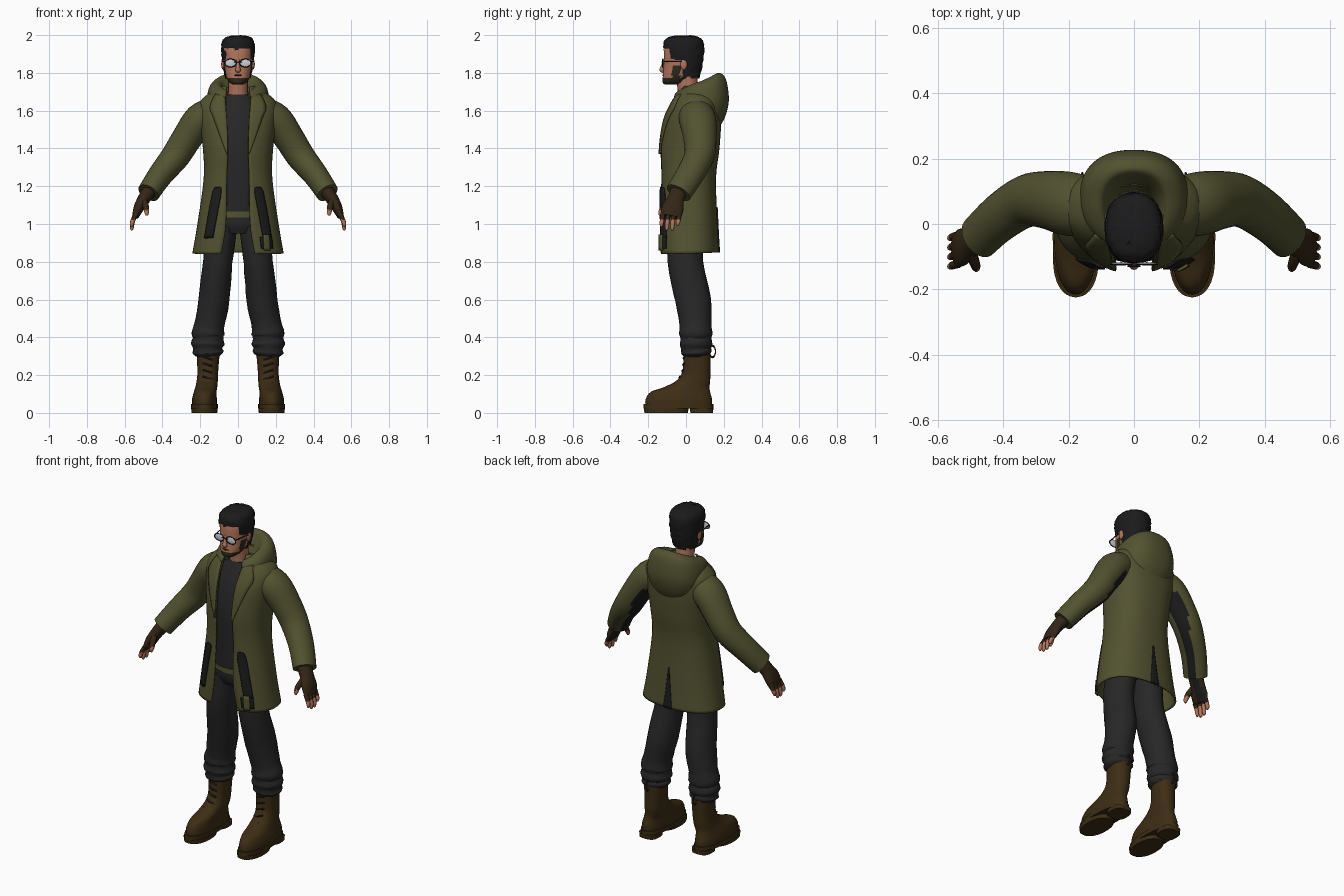
import bpy, bmesh, math, random
from mathutils import Vector

random.seed(4)
if "Cube" in bpy.data.objects:
    bpy.data.objects.remove(bpy.data.objects["Cube"])

COLOURS = {
    "olive cloth": (.085, .084, .03), "charcoal cloth": (.02, .02, .021),
    "black trim": (.011, .011, .012), "boot leather": (.046, .026, .007),
    "glove leather": (.034, .019, .008), "skin": (.45, .18, .11),
    "hair": (.011, .011, .012), "beard": (.028, .022, .01),
    "lens": (.6, .63, .66),
}
MATS = {}
for key, rgb in COLOURS.items():
    m = bpy.data.materials.new(key)
    m.use_nodes = True
    m.diffuse_color = (*rgb, 1)
    bsdf = m.node_tree.nodes["Principled BSDF"]
    bsdf.inputs["Base Color"].default_value = (*rgb, 1)
    bsdf.inputs["Roughness"].default_value = .8
    MATS[key] = m


def finish(ob, mats, angle=50):
    for key in mats:
        ob.data.materials.append(MATS[key])
    bpy.ops.object.select_all(action='DESELECT')
    ob.select_set(True)
    bpy.context.view_layer.objects.active = ob
    bpy.ops.object.shade_smooth_by_angle(angle=math.radians(angle))
    return ob


def smooth(rows, n=4):
    """Catmull-Rom interpolation of number rows."""
    out = []
    for i in range(len(rows) - 1):
        a, b, c, d = (rows[max(0, min(len(rows) - 1, i + k))] for k in (-1, 0, 1, 2))
        for t in (j / n for j in range(n)):
            out.append([q + .5 * t * (r - p + t * (2*p - 5*q + 4*r - s + t * (3*(q - r) + s - p)))
                        for p, q, r, s in zip(a, b, c, d)])
    return out + [list(rows[-1])]


def skin_rings(name, rings, mats, closed=True, rule=None, thick=0, jitter=0):
    """Bridge rings of points; rule gives a face's material, or None to drop it."""
    bm = bmesh.new()
    vs = [[bm.verts.new(Vector(p) + Vector([random.uniform(-jitter, jitter) for _ in range(3)]))
           for p in ring] for ring in rings]
    count = len(vs[0])
    for lo, hi in zip(vs, vs[1:]):
        for i in range(count if closed else count - 1):
            j = (i + 1) % count
            bm.faces.new((lo[i], lo[j], hi[j], hi[i]))
    if closed and not thick:
        bm.faces.new(vs[0])
        bm.faces.new(vs[-1])
    bmesh.ops.recalc_face_normals(bm, faces=bm.faces)
    bm.normal_update()
    if rule:
        drop = []
        for f in bm.faces:
            k = rule(f)
            if k is None:
                drop.append(f)
            else:
                f.material_index = k
        bmesh.ops.delete(bm, geom=drop, context='FACES')
    me = bpy.data.meshes.new(name)
    bm.to_mesh(me)
    bm.free()
    ob = bpy.data.objects.new(name, me)
    bpy.context.collection.objects.link(ob)
    if thick:
        ob.modifiers.new("thickness", 'SOLIDIFY').thickness = thick
    return finish(ob, mats)


def power(v, e):
    return math.copysign(abs(v) ** e, v)


def tube(name, rows, mats, seg=20, n=4, **kw):
    """Rows of x, y, z, side radius, depth radius along a path."""
    rows, rings = smooth(rows, n), []
    for i, (x, y, z, ra, rb) in enumerate(rows):
        t = Vector(rows[min(i + 1, len(rows) - 1)][:3]) - Vector(rows[max(i - 1, 0)][:3])
        t.normalize()
        v = Vector((0, 1, 0))
        v = (v - t * v.dot(t)).normalized()
        u = v.cross(t)
        angles = [math.tau * k / seg for k in range(seg)]
        rings.append([Vector((x, y, z)) + u * ra * math.cos(a) + v * rb * math.sin(a) for a in angles])
    return skin_rings(name, rings, mats, **kw)


def stack(name, rows, mats, seg=32, e=.9, n=4, **kw):
    """Level rings from rows of z, x, y, half width, half depth."""
    angles = [math.tau * k / seg for k in range(seg)]
    rings = [[(x + rx * power(math.cos(a), e), y + ry * power(math.sin(a), e), z) for a in angles]
             for z, x, y, rx, ry in smooth(rows, n)]
    return skin_rings(name, rings, mats, **kw)


def ball(name, loc, size, mat):
    bpy.ops.mesh.primitive_uv_sphere_add(segments=16, ring_count=10, location=loc)
    ob = bpy.context.object
    ob.name, ob.scale = name, size
    return finish(ob, [mat])


def loop(name, loc, rot, scale, radius, wire, mat):
    bpy.ops.mesh.primitive_torus_add(location=loc, rotation=rot, major_radius=radius,
                                     minor_radius=wire, major_segments=24, minor_segments=6)
    ob = bpy.context.object
    ob.name, ob.scale = name, scale
    return finish(ob, [mat])


# Open-fronted garments: front z, back z, y, half width, half depth, half opening
E = .85
COAT = smooth([(.84, .85, .018, .242, .158, .09), (1.0, 1.0, .012, .215, .155, .065),
               (1.24, 1.24, .012, .182, .147, .06), (1.4, 1.4, .02, .186, .157, .055),
               (1.55, 1.55, .036, .205, .15, .06), (1.64, 1.64, .05, .205, .125, .065),
               (1.695, 1.695, .05, .15, .092, .065), (1.73, 1.73, .05, .09, .075, .06)], 6)
HOOD = smooth([(1.66, 1.68, .03, .07, .07, .05), (1.69, 1.765, .05, .085, .09, .055),
               (1.7, 1.8, .06, .11, .11, .06), (1.68, 1.77, .07, .15, .14, .065),
               (1.65, 1.66, .08, .166, .147, .075), (1.62, 1.57, .08, .155, .128, .09),
               (1.6, 1.51, .08, .12, .095, .09)], 5)


def garment(name, rows, seg=48):
    rings = []
    for zf, zb, cy, rx, ry, gap in rows:
        a0 = math.asin((gap / rx) ** (1 / E))
        angles = [a0 + (math.tau - 2 * a0) * k / seg for k in range(seg + 1)]
        rings.append([(rx * power(math.sin(a), E), cy - ry * power(math.cos(a), E),
                       zf + (zb - zf) * (1 - math.cos(a)) / 2) for a in angles])
    return skin_rings(name, rings, ["olive cloth"], closed=False, thick=.01)


def coat_y(x, z, back):
    row = min(COAT, key=lambda r: abs(r[0] - z))
    near = min((r for r in COAT if r is not row), key=lambda r: abs(r[0] - z))
    t = (z - row[0]) / (near[0] - row[0])
    cy, rx, ry = (row[k] + (near[k] - row[k]) * t for k in (2, 3, 4))
    depth = ry * (1 - min(1, abs(x) / rx) ** (2 / E)) ** (E / 2)
    return cy + depth if back else cy - depth


def patch(name, rows, mat, side=1, lift=.01, back=False):
    """Plate lying on the coat, from rows of z, inner x, outer x."""
    rings = []
    for z, x0, x1 in smooth(rows, 4):
        xs = [side * (x0 + (x1 - x0) * k / 4) for k in range(5)]
        rings.append([(x, coat_y(x, z, back) + (lift if back else -lift), z) for x in xs])
    return skin_rings(name, rings, [mat], closed=False, thick=.009)


garment("coat_body", COAT)
garment("hood", HOOD)
patch("back_vent", [(1.09, -.003, .003), (.95, -.016, .016), (.85, -.028, .028)],
      "black trim", lift=.005, back=True)

# Shirt, belt and hips
stack("shirt", [(1.02, 0, .01, .14, .115), (1.24, 0, .01, .14, .125), (1.4, 0, .015, .15, .132),
                (1.55, 0, .03, .15, .122), (1.64, 0, .03, .11, .09), (1.685, 0, .02, .065, .062)],
      ["charcoal cloth"])
stack("hips", [(.95, 0, .005, .1, .085), (1.0, 0, .005, .15, .105), (1.06, 0, .01, .14, .11)],
      ["charcoal cloth"])
stack("belt", [(1.035, 0, .01, .143, .121), (1.065, 0, .01, .143, .121)], ["olive cloth"], n=1)

# Neck, head and hair
tube("neck", [(0, .02, 1.63, .062, .062), (0, .012, 1.7, .052, .055), (0, 0, 1.81, .054, .056)], ["skin"])


def beard_rule(f):
    c = f.calc_center_median()
    return int((c.z < 1.775 and c.y < -.02) or (-.075 < c.y < -.03 and c.z < 1.835))


def hair_rule(f):
    c = f.calc_center_median()
    line = 1.925 if c.y < -.085 else 1.87 if c.y < -.02 else 1.775
    return 0 if c.z > line else None


stack("head", [(1.738, 0, -.08, .025, .032), (1.75, 0, -.066, .046, .058), (1.78, 0, -.043, .064, .08),
               (1.82, 0, -.026, .073, .093), (1.87, 0, -.02, .078, .098), (1.92, 0, -.015, .08, .1),
               (1.96, 0, -.015, .07, .085), (1.985, 0, -.015, .04, .05)],
      ["skin", "beard"], seg=40, n=5, rule=beard_rule)
stack("hair", [(1.77, 0, 0, .066, .07), (1.83, 0, -.005, .08, .09), (1.88, 0, -.008, .086, .1),
               (1.93, 0, -.012, .089, .108), (1.965, 0, -.012, .085, .104), (1.986, 0, -.012, .07, .085),
               (1.997, 0, -.012, .035, .045)], ["hair"], seg=40, rule=hair_rule, jitter=.0025)
tube("nose", [(0, -.114, 1.87, .008, .006), (0, -.125, 1.83, .011, .01), (0, -.128, 1.815, .015, .012),
              (0, -.118, 1.807, .01, .008)], ["skin"], seg=12)
ball("mouth", (0, -.119, 1.787, ), (.022, .006, .005), "beard")
tube("glasses_bridge", [(-.02, -.128, 1.858, .003, .003), (.02, -.128, 1.858, .003, .003)],
     ["black trim"], seg=8, n=1)

for s, label in ((1, "left"), (-1, "right")):
    # Ear and glasses
    ball(label + "_ear", (s * .08, -.012, 1.845), (.009, .018, .028), "skin")
    ball(label + "_lens", (s * .039, -.122, 1.852), (.03, .005, .02), "lens")
    loop(label + "_lens_rim", (s * .039, -.124, 1.852), (math.pi / 2, 0, 0), (1.5, 1, 1), .021, .0025, "black trim")
    tube(label + "_temple", [(s * .068, -.12, 1.86, .003, .003), (s * .084, -.015, 1.86, .003, .003)],
         ["black trim"], seg=8, n=1)

    # Lapel and pocket trim
    patch(label + "_lapel", [(1.69, .07, .12), (1.62, .065, .15), (1.56, .06, .13),
                             (1.45, .056, .09), (1.37, .055, .06)], "olive cloth", s, .011)
    patch(label + "_pocket_trim", [(1.195, .095, .12), (1.17, .09, .135), (1.06, .11, .157),
                                   (.925, .135, .18)], "black trim", s, .014)

    # Sleeve, dark along its inner side
    def inner(f, s=s):
        return int(-s * f.normal.x > .45 and f.normal.y > -.05)
    tube(label + "_sleeve", [(s * .13, .05, 1.585, .085, .09), (s * .2, .062, 1.55, .088, .098),
                             (s * .27, .074, 1.455, .08, .088), (s * .33, .07, 1.36, .076, .08),
                             (s * .41, .02, 1.26, .066, .074), (s * .474, -.04, 1.165, .06, .07)],
         ["olive cloth", "black trim"], seg=28, rule=inner)

    # Gloved hand with bare fingertips
    tube(label + "_glove", [(s * .465, -.035, 1.18, .04, .046), (s * .5, -.055, 1.13, .033, .045),
                            (s * .525, -.07, 1.085, .028, .058), (s * .543, -.08, 1.04, .018, .054)],
         ["glove leather", "black trim"], rule=inner)
    for k, name in enumerate(("index", "middle", "ring", "little")):
        y, tip = -.122 + .029 * k, (.985, .967, .967, .99)[k]
        tube(f"{label}_{name}_finger", [(s * .538, y, 1.055, .013, .013), (s * .556, y - .005, 1.02, .012, .012),
                                        (s * .562, y - .008, tip + .012, .01, .01), (s * .56, y - .008, tip, .005, .005)],
             ["skin", "glove leather"], seg=10, rule=lambda f: int(f.calc_center_median().z > 1.025))
    tube(label + "_thumb", [(s * .5, -.085, 1.125, .018, .018), (s * .487, -.12, 1.09, .016, .016),
                            (s * .483, -.135, 1.06, .012, .012), (s * .484, -.138, 1.045, .006, .006)],
         ["skin", "glove leather"], seg=10, rule=lambda f: int(f.calc_center_median().z > 1.075))

    # Trouser leg gathered above the boot
    tube(label + "_trouser_leg", [(s * .085, .003, 1.0, .082, .1), (s * .107, -.003, .8, .078, .093),
                                  (s * .127, .037, .6, .082, .094), (s * .15, .05, .47, .079, .084),
                                  (s * .158, .052, .42, .088, .088), (s * .158, .052, .395, .08, .081),
                                  (s * .16, .053, .365, .089, .086), (s * .16, .053, .34, .077, .078),
                                  (s * .159, .055, .32, .082, .08), (s * .158, .056, .3, .062, .066)],
         ["charcoal cloth"], seg=28, jitter=.0015)

    # Boot: upper, welt, tread, heel, laces and pull loop
    stack(label + "_boot", [(.03, s * .178, -.038, .066, .176), (.07, s * .178, -.038, .066, .176),
                            (.11, s * .174, -.03, .06, .158), (.135, s * .168, .002, .058, .122),
                            (.17, s * .163, .038, .056, .09), (.22, s * .16, .055, .055, .074),
                            (.315, s * .158, .06, .061, .071)], ["boot leather"])
    stack(label + "_boot_welt", [(.022, s * .178, -.04, .071, .185), (.046, s * .178, -.04, .071, .185)],
          ["boot leather"], n=1)
    stack(label + "_boot_tread", [(0, s * .178, -.105, .068, .115), (.025, s * .178, -.105, .07, .119)],
          ["boot leather"], n=1)
    stack(label + "_boot_heel", [(0, s * .176, .083, .056, .06), (.025, s * .176, .083, .057, .062)],
          ["boot leather"], e=.7, n=1)
    for z, y in ((.15, -.067), (.185, -.036), (.22, -.02), (.255, -.015), (.29, -.013)):
        tube(label + "_boot_lace", [(s * .135, y + .006, z - .008, .005, .005), (s * .16, y, z, .005, .005),
                                    (s * .185, y + .006, z + .008, .005, .005)], ["black trim"], seg=8)
    loop(label + "_boot_pull_loop", (s * .158, .14, .325), (0, math.pi / 2, .0), (1.5, .8, 1), .02, .004, "boot leather")

# Strap buckle by the left hem
patch("buckle_plate", [(.93, .118, .18), (.87, .125, .187)], "black trim", 1, .018)
patch("buckle_strap", [(.945, .135, .167), (.86, .14, .172)], "olive cloth", 1, .026)
